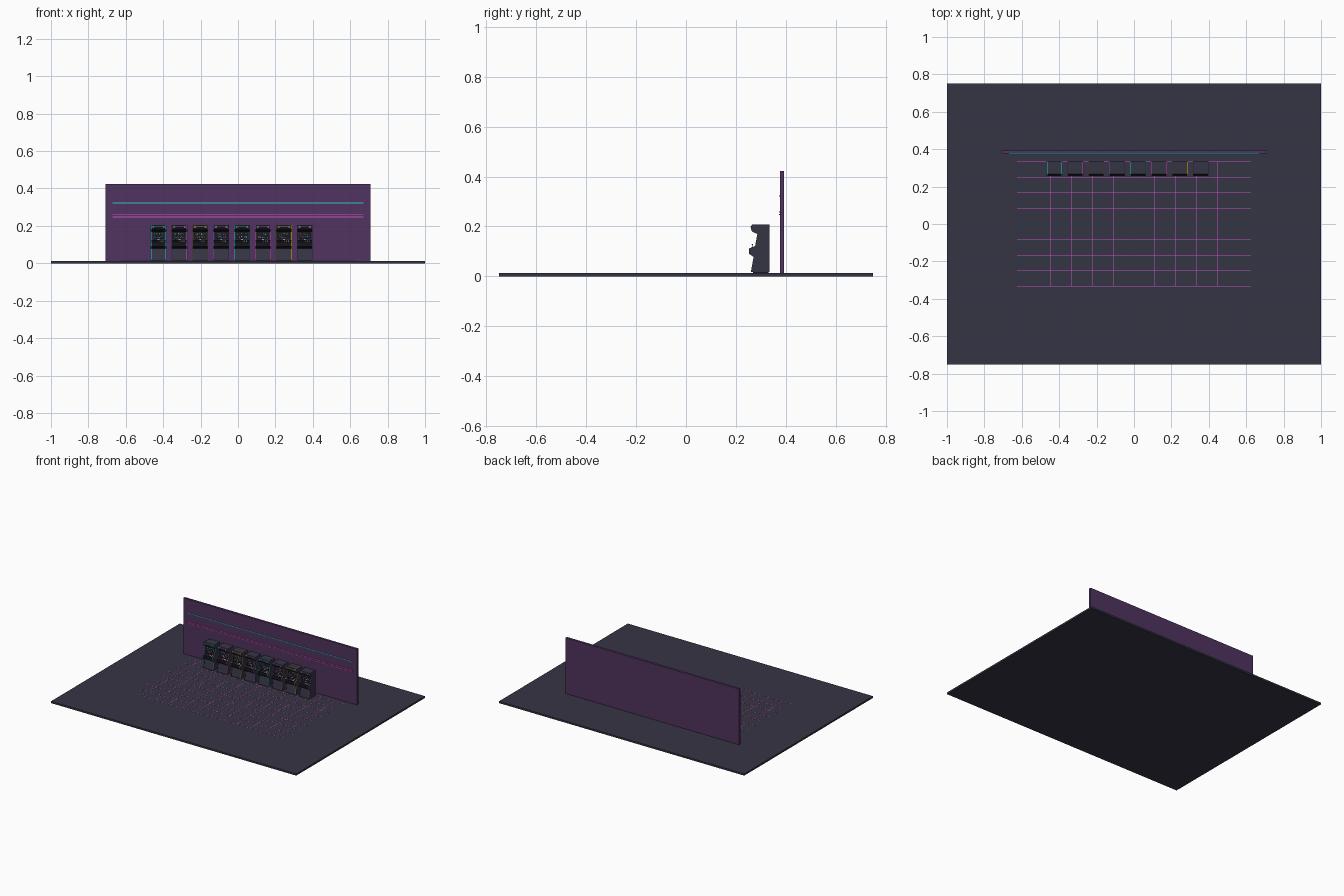
import bpy, bmesh, random
from mathutils import Vector

random.seed(4)
cube = bpy.data.objects.get("Cube")
if cube:
    bpy.data.objects.remove(cube, do_unlink=True)


def material(name, r, g, b):
    m = bpy.data.materials.new(name)
    m.use_nodes = True
    m.diffuse_color = (r, g, b, 1)
    m.node_tree.nodes["Principled BSDF"].inputs["Base Color"].default_value = (r, g, b, 1)
    return m


charcoal = material("charcoal", .036, .035, .058)
plum = material("plum", .08, .034, .114)
black = material("black", .008, .008, .014)
cyan = material("neon cyan", .03, .6, .65)
magenta = material("neon magenta", .65, .09, .55)
yellow = material("neon yellow", .75, .5, .03)
violet = material("neon violet", .3, .1, .6)
white = material("white", .8, .8, .8)
green = material("green", .08, .6, .15)
red = material("red", .7, .05, .06)


def finish(name, bm, mats):
    bmesh.ops.recalc_face_normals(bm, faces=bm.faces)
    mesh = bpy.data.meshes.new(name)
    bm.to_mesh(mesh)
    bm.free()
    for m in mats:
        mesh.materials.append(m)
    ob = bpy.data.objects.new(name, mesh)
    bpy.context.collection.objects.link(ob)
    return ob


def add_box(bm, lo, hi, index=0):
    made = bmesh.ops.create_cube(bm, size=1)["verts"]
    lo, hi = Vector(lo), Vector(hi)
    for v in made:
        v.co = (lo + hi) / 2 + v.co * (hi - lo)
    for f in {f for v in made for f in v.link_faces}:
        f.material_index = index


def box(name, lo, hi, mat):
    bm = bmesh.new()
    add_box(bm, lo, hi)
    return finish(name, bm, [mat])


def prism(name, profile, x0, x1, mats, edge_index):
    """Extrude a (y, z) outline along x; each rim face gets its own material."""
    bm = bmesh.new()
    a, b = [[bm.verts.new((x, y, z)) for y, z in profile] for x in (x0, x1)]
    bm.faces.new(a)
    bm.faces.new(b)
    n = len(profile)
    for i in range(n):
        j = (i + 1) % n
        bm.faces.new((a[i], a[j], b[j], b[i])).material_index = edge_index(i)
    return finish(name, bm, mats)


# Floor with a neon grid
FLOOR = .013
box("floor", (-1, -.75, 0), (1, .75, FLOOR), charcoal)
bm = bmesh.new()
w = .0012
for i in range(-5, 6):
    x = i * .1112
    add_box(bm, (x - w, -.333, FLOOR - .001), (x + w, .335, FLOOR + .0006))
for i in range(-4, 5):
    y = i * .0835
    add_box(bm, (-.625, y - w, FLOOR - .001), (.625, y + w, FLOOR + .0007))
finish("floor_neon_grid", bm, [magenta])

# Back wall with neon tubes
box("back_wall", (-.708, .376, FLOOR), (.708, .393, .423), plum)
for name, z, mat in (("upper_neon_tube", .322, cyan), ("middle_neon_tube", .259, magenta),
                     ("lower_neon_tube", .248, magenta)):
    box(name, (-.67, .372, z - .002), (.67, .377, z + .002), mat)

# Cabinet outline, starting at the lower back and running up the front
SIDE = [(.335, .017), (.26, .017), (.271, .078), (.253, .09), (.253, .112), (.277, .121),
        (.286, .17), (.264, .18), (.259, .198), (.264, .207), (.335, .207)]
CORE = [(y + (.004 if y < .3 else -.001), z + (-.003 if z > .2 else .001)) for y, z in SIDE]
KICK, UNDER, LIP, DECK, SCREEN, SPEAKER, MARQUEE = range(1, 8)
HALF = .0425


def on_panel(bm, edge, x, t, width, height, depth, index):
    """Place a small plate on a sloped front panel, t running from its low end to its high end."""
    p, q = [Vector((0, *CORE[k])) for k in (edge, edge + 1)]
    up = (q - p).normalized()
    out = Vector((1, 0, 0)).cross(up)
    centre = p.lerp(q, t) + Vector((x, 0, 0))
    verts = bmesh.ops.create_cube(bm, size=1)["verts"]
    for v in verts:
        c = v.co.copy()
        v.co = centre + Vector((c.x * width, 0, 0)) + up * c.y * height + out * c.z * depth
    for f in {f for v in verts for f in v.link_faces}:
        f.material_index = index


def cabinet(number, cx, accent):
    tag = f"_{number}"
    parts = []
    # Side panels with coloured edge trim
    for side, s in (("right", -1), ("left", 1)):
        parts.append(prism(f"{side}_side_panel" + tag, SIDE, s * HALF, s * (HALF - .004),
                           [charcoal, accent], lambda i: 1 if 0 < i < 10 else 0))
    # Body between the sides
    dark = (UNDER, LIP, DECK, SCREEN, SPEAKER)
    parts.append(prism("cabinet_body" + tag, CORE, .004 - HALF, HALF - .004,
                       [charcoal, black], lambda i: 1 if i in dark else 0))
    parts.append(box("plinth" + tag, (-.037, .268, FLOOR), (.037, .33, .02), black))
    # Lit sign
    bm = bmesh.new()
    on_panel(bm, MARQUEE, 0, .5, .07, .013, .002, 1)
    on_panel(bm, MARQUEE, 0, .85, .07, .003, .003, 0)
    for x in (-.028, .028):
        on_panel(bm, MARQUEE, x, .8, .009, .006, .004, 2)
    parts.append(finish("marquee" + tag, bm, [accent, black, white]))
    # Screen frame and game sprites
    bm = bmesh.new()
    on_panel(bm, SCREEN, 0, .08, .07, .002, .002, 0)
    for s in (-1, 1):
        on_panel(bm, SCREEN, s * .034, .5, .002, .042, .002, 0)
    for row in range(4):
        for col in range(6):
            if random.random() < .6:
                x = (col - 2.5) * .009 + random.uniform(-.002, .002)
                on_panel(bm, SCREEN, x, .3 + row * .16, .004, .003, .002, random.randint(1, 5))
    on_panel(bm, SCREEN, 0, .15, .01, .003, .002, 2)
    parts.append(finish("screen_picture" + tag, bm, [charcoal, accent, white, green, red, cyan]))
    # Buttons and joystick
    bm = bmesh.new()
    for k in range(3):
        for t in (.35, .65):
            on_panel(bm, DECK, .004 + k * .01, t, .005, .005, .004, k)
    parts.append(finish("buttons" + tag, bm, [red, yellow, white]))
    bm = bmesh.new()
    on_panel(bm, DECK, -.02, .5, .002, .002, .02, 0)
    ball = bmesh.ops.create_icosphere(bm, subdivisions=1, radius=.003)["verts"]
    for v in ball:
        v.co += Vector((-.02, .266, .127))
    for f in {f for v in ball for f in v.link_faces}:
        f.material_index = 1
    parts.append(finish("joystick" + tag, bm, [black, red]))
    for ob in parts:
        ob.location.x = cx


for i in range(8):
    cabinet(i + 1, -.425 + i * .1117, (cyan, magenta, yellow, violet)[i % 4])
